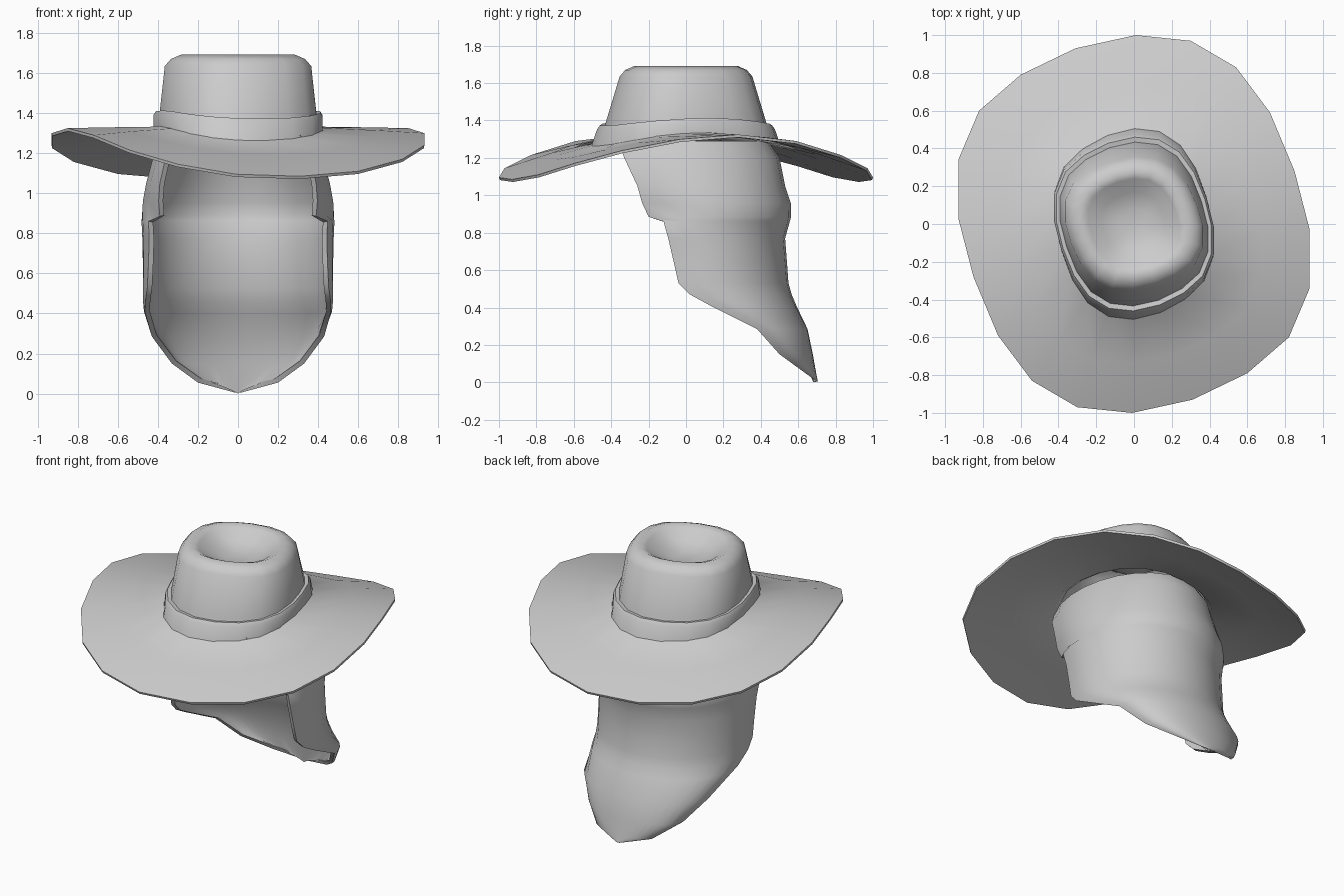
import bpy, math

cube = bpy.data.objects.get("Cube")
if cube:
    bpy.data.objects.remove(cube, do_unlink=True)

grey = bpy.data.materials.new("plain_grey")
grey.use_nodes = True
grey.diffuse_color = (0.6, 0.6, 0.6, 1)
grey.node_tree.nodes["Principled BSDF"].inputs["Base Color"].default_value = (0.6, 0.6, 0.6, 1)


def loft(name, rows, closed, cap=False, thickness=0.0):
    """Skin rows of points into a smooth sheet and thicken it inwards."""
    n = len(rows[0])
    verts = [p for row in rows for p in row]
    faces = []
    for i in range(len(rows) - 1):
        for j in range(n if closed else n - 1):
            k = (j + 1) % n
            faces.append((i * n + j, (i + 1) * n + j, (i + 1) * n + k, i * n + k))
    if cap:
        start = (len(rows) - 1) * n
        faces.append([start + j for j in reversed(range(n))])
    mesh = bpy.data.meshes.new(name)
    mesh.from_pydata(verts, [], faces)
    mesh.materials.append(grey)
    obj = bpy.data.objects.new(name, mesh)
    bpy.context.collection.objects.link(obj)
    bpy.ops.object.select_all(action='DESELECT')
    obj.select_set(True)
    bpy.context.view_layer.objects.active = obj
    if thickness:
        mod = obj.modifiers.new("thickness", 'SOLIDIFY')
        mod.thickness = thickness
        mod.offset = -1
        bpy.ops.object.modifier_apply(modifier=mod.name)
    bpy.ops.object.shade_smooth_by_angle(angle=math.radians(50))
    return obj


# Brim outline: half of it, repeated with a half turn
half = [(0.01, 1.0, 1.095), (0.30, 0.97, 1.145), (0.54, 0.83, 1.215), (0.72, 0.59, 1.29),
        (0.85, 0.28, 1.325), (0.93, -0.03, 1.3), (0.93, -0.34, 1.24), (0.82, -0.6, 1.17),
        (0.60, -0.79, 1.11), (0.31, -0.93, 1.085)]
outline = half + [(-x, -y, z) for x, y, z in half]
PEAK = 1.335


def ring(sx, sy, height, sag):
    return [(x * sx, y * sy, height + (z - PEAK) * sag) for x, y, z in outline]


# Brim and crown with a dished top: x scale, y scale, height, share of brim droop
hat = [(1, 1, PEAK, 1), (0.73, 0.74, PEAK, 0.57), (0.46, 0.47, PEAK, 0.25),
       (0.43, 0.45, 1.35, 0.2), (0.42, 0.43, 1.41, 0.1), (0.393, 0.355, 1.635, 0),
       (0.36, 0.325, 1.67, 0), (0.305, 0.275, 1.692, 0), (0.26, 0.24, 1.675, 0),
       (0.18, 0.17, 1.625, 0), (0.08, 0.08, 1.595, 0)]
loft("hat", [ring(*r) for r in hat], True, cap=True, thickness=0.015)

# Hat band
band = [(0.452, 0.505, 1.325, 0.25), (0.454, 0.475, 1.395, 0.17),
        (0.442, 0.46, 1.415, 0.17), (0.41, 0.43, 1.41, 0.17)]
loft("hat_band", [ring(*r) for r in band], True)

# Neck cloth: height, half width, back y, front edge y, wrap angle
cloth = [(1.29, 0.38, 0.44, -0.36, 125), (1.2, 0.42, 0.5, -0.33, 122),
         (1.05, 0.46, 0.53, -0.26, 122), (0.96, 0.478, 0.56, -0.235, 124),
         (0.885, 0.482, 0.562, -0.2, 126), (0.86, 0.482, 0.555, -0.12, 112),
         (0.77, 0.478, 0.53, -0.095, 112), (0.64, 0.476, 0.54, -0.065, 110),
         (0.53, 0.476, 0.548, -0.04, 108), (0.47, 0.475, 0.565, 0.02, 104),
         (0.41, 0.47, 0.59, 0.13, 98), (0.285, 0.43, 0.65, 0.38, 90),
         (0.15, 0.33, 0.678, 0.5, 90), (0.055, 0.2, 0.695, 0.63, 90),
         (0.005, 0.015, 0.705, 0.7, 90)]
COLS = 18


def cloth_row(z, width, back, front, wrap):
    edge = math.cos(math.radians(wrap))
    row = []
    for j in range(COLS + 1):
        a = math.radians(wrap) * (1 - 2 * j / COLS)
        y = front + (back - front) * (math.cos(a) - edge) / (1 - edge)
        row.append((width * math.sin(a), y, z))
    return row


loft("neck_cloth", [cloth_row(*r) for r in cloth], False, thickness=0.025)
